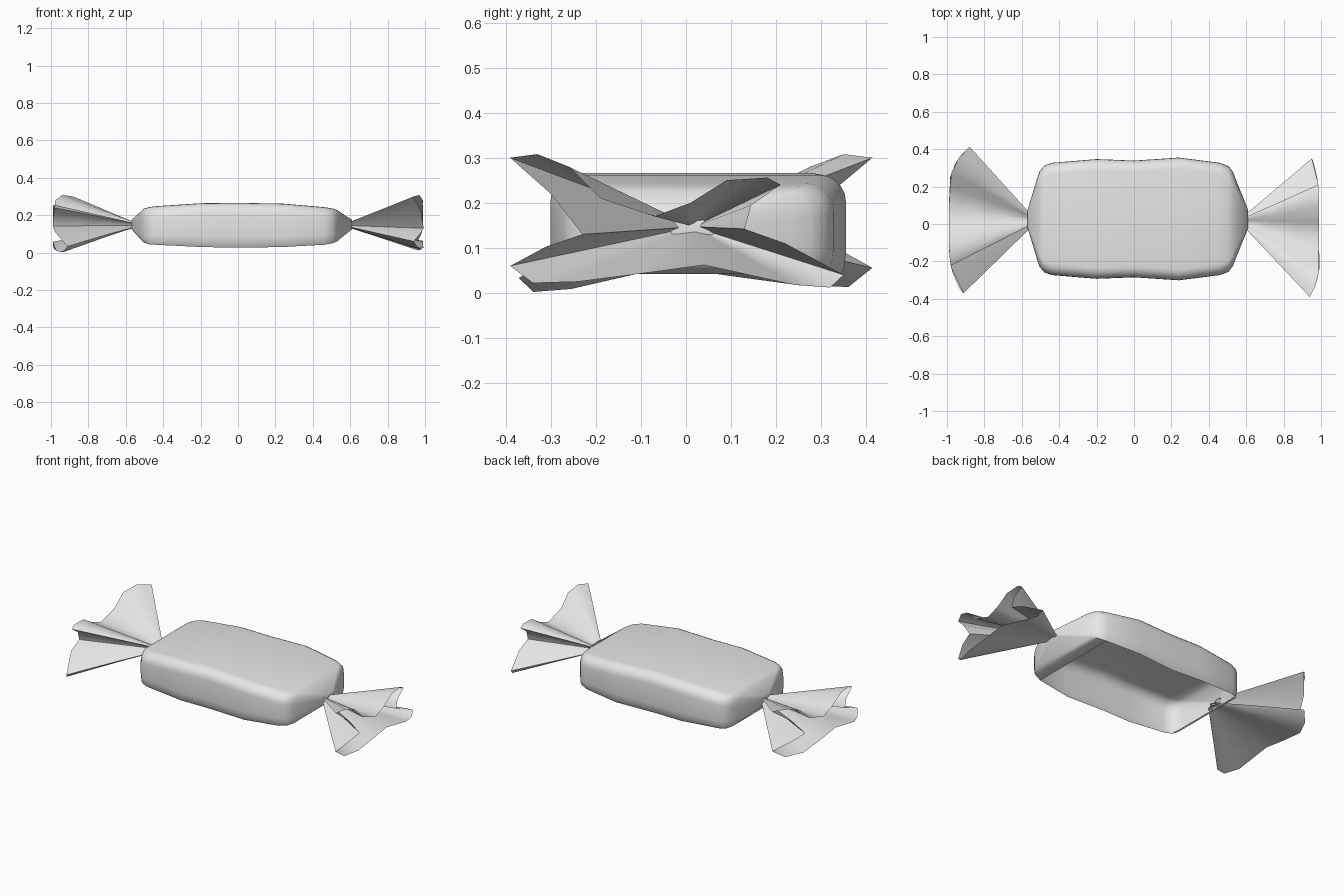
import bpy
import bmesh
from math import sin, cos, pi, radians

if "Cube" in bpy.data.objects:
    bpy.data.objects.remove(bpy.data.objects["Cube"], do_unlink=True)

# One plain wrapper colour
wrapper = bpy.data.materials.new("wrapper grey")
wrapper.use_nodes = True
GREY = (0.8, 0.8, 0.8, 1)
wrapper.diffuse_color = GREY
wrapper.node_tree.nodes["Principled BSDF"].inputs["Base Color"].default_value = GREY


def finish(name, bm, angle):
    """Turn a bmesh into a smooth shaded object."""
    bmesh.ops.recalc_face_normals(bm, faces=bm.faces)
    mesh = bpy.data.meshes.new(name)
    bm.to_mesh(mesh)
    bm.free()
    mesh.materials.append(wrapper)
    obj = bpy.data.objects.new(name, mesh)
    bpy.context.collection.objects.link(obj)
    bpy.ops.object.select_all(action="DESELECT")
    obj.select_set(True)
    bpy.context.view_layer.objects.active = obj
    bpy.ops.object.shade_smooth_by_angle(angle=radians(angle))
    return obj


def bridge(bm, first, second, closed):
    """Join two rows of vertices with quads."""
    count = len(first)
    for i in range(count if closed else count - 1):
        j = (i + 1) % count
        bm.faces.new((first[i], first[j], second[j], second[i]))


def section(half, low, high):
    """Arch from one rim, over the rounded top, to the other rim."""
    height = high - low
    r = min(0.06, 0.4 * height, 0.6 * half)
    side = [(half - 0.08 * height, low), (half - 0.02 * height, low + 0.1 * height),
            (half, low + 0.25 * height)]
    steps = 5
    for i in range(steps + 1):
        a = i / steps * pi / 2
        side.append((half - r + r * cos(a), high - r + r * sin(a)))
    return [(-y, z) for y, z in side] + side[::-1]


# Body: a hollow shell, open underneath, with tapered closed ends
CENTRE_Y = 0.027
stations = [  # x, half width, bottom, top
    (-0.57, 0.045, 0.125, 0.175), (-0.52, 0.21, 0.07, 0.22),
    (-0.505, 0.255, 0.055, 0.235), (-0.48, 0.285, 0.045, 0.242),
    (-0.44, 0.3, 0.042, 0.248), (-0.2, 0.32, 0.03, 0.264),
    (0, 0.312, 0.026, 0.266), (0.24, 0.328, 0.03, 0.262),
    (0.46, 0.3, 0.042, 0.243), (0.505, 0.283, 0.05, 0.236),
    (0.53, 0.25, 0.06, 0.228), (0.545, 0.21, 0.073, 0.217),
    (0.61, 0.05, 0.125, 0.175)]
bm = bmesh.new()
rows = [[bm.verts.new((x, CENTRE_Y + y, z)) for y, z in section(half, low, high)]
        for x, half, low, high in stations]
for k, (row, following) in enumerate(zip(rows, rows[1:])):
    underside = stations[k + 1][0] < -0.45 or stations[k][0] > 0.45
    bridge(bm, row, following, underside)
for end in (rows[0], rows[-1]):
    bm.faces.new(end)
finish("wrapper_body", bm, 50)

# Folded outline of a flared wrapper end, as y and z
fan = [(-0.39, 0.3), (-0.33, 0.308), (-0.26, 0.28), (-0.19, 0.21), (-0.07, 0.17),
       (0.01, 0.2), (0.09, 0.25), (0.18, 0.256), (0.21, 0.24), (0.145, 0.195),
       (0.13, 0.142), (0.22, 0.11), (0.35, 0.04), (0.32, 0.012), (0.24, 0.018),
       (0.04, 0.062), (-0.1, 0.043), (-0.24, 0.025), (-0.34, 0.022), (-0.39, 0.06),
       (-0.31, 0.103), (-0.23, 0.13), (-0.3, 0.22)]


def tail(name, side, neck_x, width, sweep):
    """Fan flaring from the neck; side turns it half round the upright axis."""
    bm = bmesh.new()
    rows = []
    for t in (0, 0.35, 0.7, 1):
        spread = 0.1 + 0.9 * t
        row = []
        for y, z in fan:
            reach = 0.99 - sweep * (abs(y) / 0.39) ** 4
            x = neck_x + (reach - neck_x) * t
            if y < -0.2:
                x += 0.01 * t
            across = side * y * width * spread + 0.015 * (1 - t)
            row.append(bm.verts.new((side * x, across, 0.147 + (z - 0.147) * spread)))
        rows.append(row)
    for row, following in zip(rows, rows[1:]):
        bridge(bm, row, following, True)
    return finish(name, bm, 45)


tail("left_wrapper_tail", 1, 0.595, 1, 0.06)
right_tail = tail("right_wrapper_tail", -1, 0.555, 1.06, 0.12)

# The right tail sits a touch lower
for vert in right_tail.data.vertices:
    if vert.co.z < 0.1:
        vert.co.z -= 0.01 * (0.1 - vert.co.z) / 0.09
